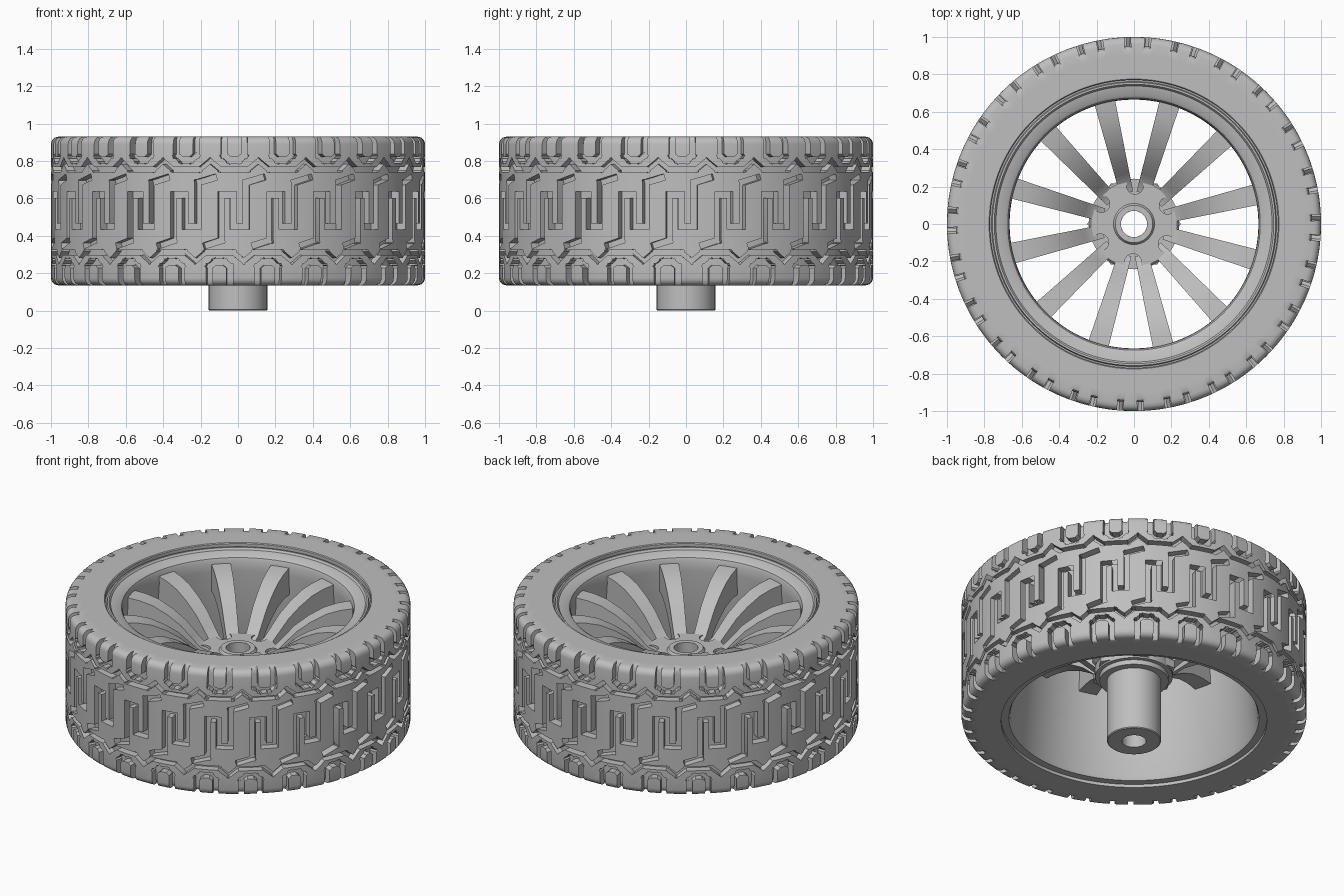
import bpy, bmesh, math
from mathutils import Matrix, Vector

if "Cube" in bpy.data.objects:
    bpy.data.objects.remove(bpy.data.objects["Cube"], do_unlink=True)

grey = bpy.data.materials.new("plain_grey")
grey.use_nodes = True
grey.diffuse_color = (0.52, 0.52, 0.52, 1)
grey.node_tree.nodes["Principled BSDF"].inputs["Base Color"].default_value = grey.diffuse_color

CELLS = 24
PITCH = math.tau / CELLS
Z0, Z1 = 0.135, 0.93
INNER, FLOOR = 0.90, 0.95


def make_object(name, bm):
    bmesh.ops.recalc_face_normals(bm, faces=bm.faces)
    mesh = bpy.data.meshes.new(name)
    bm.to_mesh(mesh)
    bm.free()
    ob = bpy.data.objects.new(name, mesh)
    bpy.context.collection.objects.link(ob)
    mesh.materials.append(grey)
    return ob


def smooth(ob, angle=30):
    bpy.ops.object.select_all(action="DESELECT")
    ob.select_set(True)
    bpy.context.view_layer.objects.active = ob
    bpy.ops.object.shade_smooth_by_angle(angle=math.radians(angle))


def subtract(ob, cutter):
    mod = ob.modifiers.new("cut", "BOOLEAN")
    mod.operation, mod.solver, mod.use_self = "DIFFERENCE", "EXACT", True
    mod.object = cutter
    bpy.context.view_layer.update()
    evaluated = ob.evaluated_get(bpy.context.evaluated_depsgraph_get())
    mesh = bpy.data.meshes.new_from_object(evaluated)
    ob.modifiers.clear()
    ob.data = mesh
    bpy.data.objects.remove(cutter, do_unlink=True)


def revolve(name, profile, steps=96):
    """Turn a closed (radius, height) profile around the axle."""
    bm = bmesh.new()
    rings = []
    for k in range(steps):
        a = math.tau * k / steps
        rings.append([bm.verts.new((r * math.cos(a), r * math.sin(a), z)) for r, z in profile])
    n = len(profile)
    for k in range(steps):
        here, after = rings[k], rings[(k + 1) % steps]
        for i in range(n):
            j = (i + 1) % n
            bm.faces.new((here[i], after[i], after[j], here[j]))
    return make_object(name, bm)


def add_box(bm, centre, size, tilt=0):
    m = Matrix.Translation(centre) @ Matrix.Rotation(tilt, 4, "Y") @ Matrix.Diagonal((*size, 1))
    bmesh.ops.create_cube(bm, size=1, matrix=m)


# Tread grooves, laid out flat as (around, height) paths for one cell
meander = [(.13, .71), (.045, .685), (.045, .45), (-.025, .45),
           (-.025, .62), (-.09, .62), (-.09, .375), (-.17, .35)]
c = -0.02
lug_cup = [(c - .055, .96), (c - .055, .83), (c - .025, .805),
           (c + .025, .805), (c + .055, .83), (c + .055, .96)]
zigzag = [(c - .131, .80), (c - .075, .755), (c + .075, .755), (c + .131, .80)]


def turned(path):
    return [(-0.12 - u, Z0 + Z1 - z) for u, z in path]


bm = bmesh.new()
index = 0
for path, width in ((meander, .034), (lug_cup, .034), (zigzag, .026),
                    (turned(lug_cup), .034), (turned(zigzag), .026)):
    for (ua, za), (ub, zb) in zip(path, path[1:]):
        index += 1
        floor = FLOOR + index * 0.0002
        length = math.hypot(ub - ua, zb - za) + width
        for shift in (-PITCH, 0, PITCH):
            add_box(bm, ((ua + ub) / 2 + shift, -(floor + 1.05) / 2, (za + zb) / 2),
                    (length, 1.05 - floor, width), -math.atan2(zb - za, ub - ua))
grooves = make_object("groove_cutter", bm)
grooves.hide_render = True

bm = bmesh.new()
add_box(bm, (0, -(INNER + 1) / 2, (Z0 + Z1) / 2), (PITCH, 1 - INNER, Z1 - Z0))
tread = make_object("tread", bm)
subtract(tread, grooves)

# Slice the flat cell, then bend it round the axle with rounded shoulders
bm = bmesh.new()
bm.from_mesh(tread.data)
ends = [f for f in bm.faces if all(abs(abs(v.co.x) - PITCH / 2) < 1e-4 for v in f.verts)]
bmesh.ops.delete(bm, geom=ends, context="FACES")
slices = [((PITCH * (k / 6 - .5), 0, 0), (1, 0, 0)) for k in range(1, 6)]
for d in (.004, .012, .025, .04):
    slices += [((0, 0, Z0 + d), (0, 0, 1)), ((0, 0, Z1 - d), (0, 0, 1))]
for point, normal in slices:
    bmesh.ops.bisect_plane(bm, geom=bm.verts[:] + bm.edges[:] + bm.faces[:],
                           plane_co=point, plane_no=normal, dist=1e-5)
for v in bm.verts:
    u, r, z = v.co.x, -v.co.y, v.co.z
    inset = max(0, .04 - min(z - Z0, Z1 - z))
    drop = .04 - math.sqrt(max(0, .04 ** 2 - inset ** 2))
    r -= drop * (r - INNER) / (1 - INNER)
    v.co = (r * math.sin(u), -r * math.cos(u), z)
cell = bpy.data.meshes.new("tread_cell")
bm.to_mesh(cell)
bm.free()

bm = bmesh.new()
for k in range(CELLS):
    bm.from_mesh(cell)
    cell.transform(Matrix.Rotation(PITCH, 4, "Z"))
bmesh.ops.remove_doubles(bm, verts=bm.verts, dist=1e-4)
bm.to_mesh(tread.data)
bm.free()
bpy.data.meshes.remove(cell)
smooth(tread)

# Tyre body inside the tread
smooth(revolve("tyre_body", [(.77, Z0), (.91, Z0), (.91, Z1), (.775, Z1), (.77, .925)], 144))

# Rim with a stepped lip and tapered barrel
smooth(revolve("rim", [(.772, .155), (.772, .895), (.762, .895), (.757, .912), (.747, .912),
                       (.738, .90), (.69, .89), (.675, .88), (.667, .86), (.665, .80),
                       (.715, .18), (.725, .155)], 144))

# Hub with six rounded pockets between the spokes
hub = revolve("hub", [(.07, .40), (.2, .40), (.2, .43), (.225, .43), (.225, .50),
                      (.242, .52), (.242, .59), (.23, .605), (.11, .605), (.10, .62), (.07, .62)])
bm = bmesh.new()
for k in range(6):
    a = math.radians(28.5 + 60 * k)
    spot = Vector((.205 * math.cos(a), .205 * math.sin(a), .62))
    bmesh.ops.create_cone(bm, cap_ends=True, segments=24, radius1=.045, radius2=.045,
                          depth=.10, matrix=Matrix.Translation(spot))
pockets = make_object("pocket_cutter", bm)
pockets.hide_render = True
subtract(hub, pockets)
smooth(hub)

# Hexagonal collar and hollow axle under the hub
revolve("hex_collar", [(.15, .44), (.25, .44), (.25, .49), (.15, .49)], 6)
smooth(revolve("axle", [(.07, 0), (.152, 0), (.157, .005), (.157, .42), (.07, .42)], 64))

# Curved spokes, widening towards the rim
upper = [(.17, .585), (.22, .60), (.27, .65), (.34, .72), (.42, .775), (.51, .82), (.59, .84), (.685, .85)]
bm = bmesh.new()
for k in range(12):
    turn = Matrix.Rotation(math.radians(13.5 + 30 * k), 4, "Z")
    rows = []
    for r, z in upper:
        half = .036 + (r - .17) * .04
        depth = .11 + (r - .17) * .12
        corners = [(r, -half, z), (r, half, z), (r, half, z - depth), (r, -half, z - depth)]
        rows.append([bm.verts.new(turn @ Vector(p)) for p in corners])
    for a, b in zip(rows, rows[1:]):
        for i in range(4):
            j = (i + 1) % 4
            bm.faces.new((a[i], a[j], b[j], b[i]))
    bm.faces.new(rows[0])
    bm.faces.new(rows[-1])
smooth(make_object("spokes", bm))
